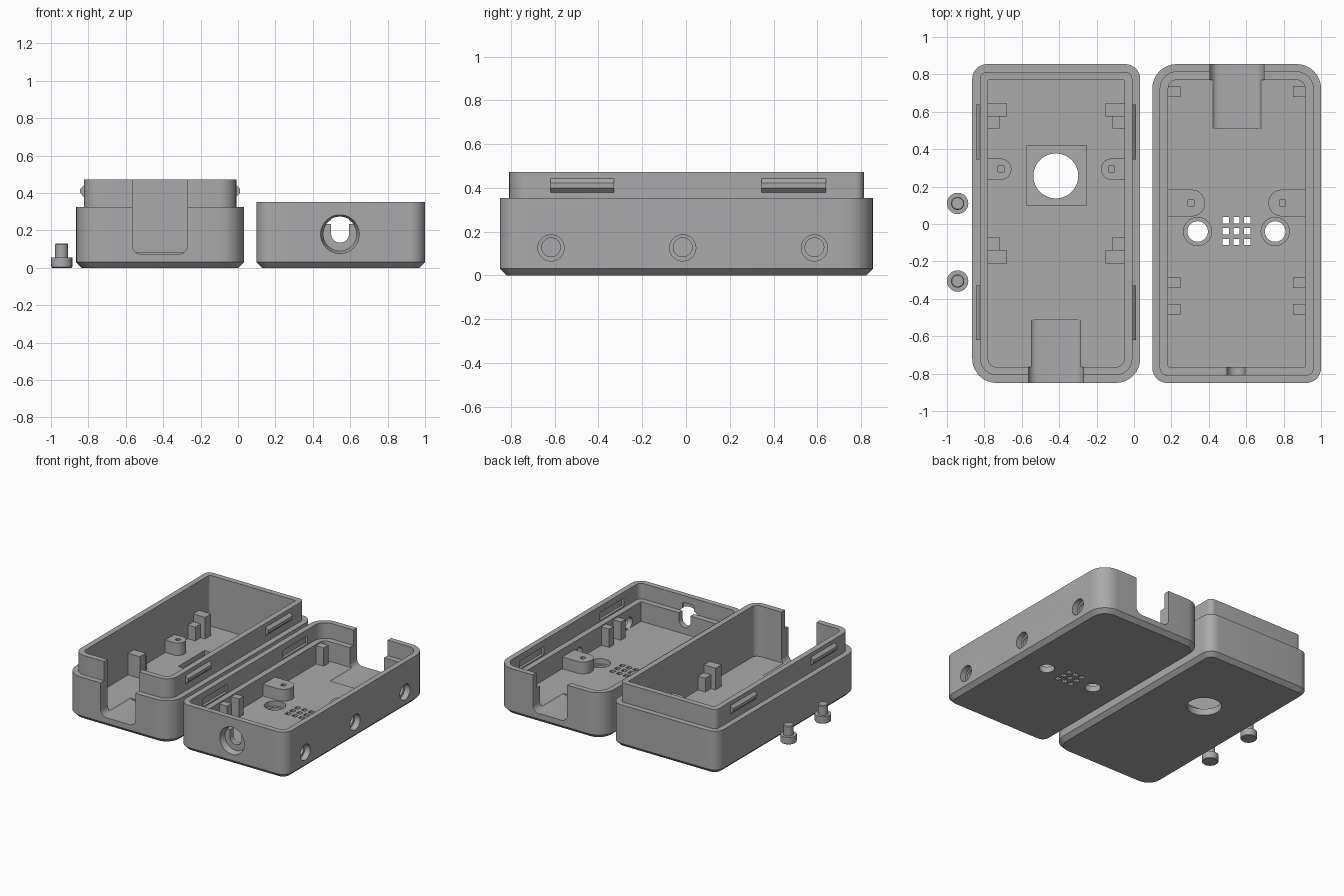
import bpy, bmesh
from math import sin, cos, pi

cube = bpy.data.objects.get("Cube")
if cube:
    bpy.data.objects.remove(cube, do_unlink=True)

grey = bpy.data.materials.new("matte_grey")
grey.use_nodes = True
COLOUR = (0.4, 0.4, 0.41, 1)
grey.diffuse_color = COLOUR
grey.node_tree.nodes["Principled BSDF"].inputs["Base Color"].default_value = COLOUR


def place(outline, axis, d):
    """Lay a 2D outline in the plane at distance d along an axis."""
    if axis == "x":
        return [(d, u, v) for u, v in outline]
    if axis == "y":
        return [(u, d, v) for u, v in outline]
    return [(u, v, d) for u, v in outline]


def circle(r, cx, cy, n=40):
    return [(cx + r * cos(2 * pi * i / n), cy + r * sin(2 * pi * i / n)) for i in range(n)]


def rounded(x0, x1, y0, y1, r_low, r_high, steps=8):
    """Rectangle with separate corner radii for its low and high ends."""
    corners = [(x1 - r_high, y1 - r_high, r_high), (x0 + r_high, y1 - r_high, r_high),
               (x0 + r_low, y0 + r_low, r_low), (x1 - r_low, y0 + r_low, r_low)]
    pts = []
    for k, (cx, cy, r) in enumerate(corners):
        for i in range(steps + 1):
            a = pi / 2 * (k + i / steps)
            pts.append((cx + r * cos(a), cy + r * sin(a)))
    return pts


def loft(name, rings):
    """Closed solid through a stack of equal outlines."""
    bm = bmesh.new()
    loops = [[bm.verts.new(p) for p in ring] for ring in rings]
    n = len(loops[0])
    for a, b in zip(loops, loops[1:]):
        for i in range(n):
            j = (i + 1) % n
            bm.faces.new((a[i], a[j], b[j], b[i]))
    bm.faces.new(loops[0])
    bm.faces.new(loops[-1])
    bmesh.ops.recalc_face_normals(bm, faces=bm.faces[:])
    mesh = bpy.data.meshes.new(name)
    bm.to_mesh(mesh)
    bm.free()
    mesh.materials.append(grey)
    obj = bpy.data.objects.new(name, mesh)
    bpy.context.collection.objects.link(obj)
    return obj


def prism(name, outline, axis, a, b):
    return loft(name, [place(outline, axis, a), place(outline, axis, b)])


def box(name, x0, x1, y0, y1, z0, z1):
    return prism(name, [(x0, y0), (x1, y0), (x1, y1), (x0, y1)], "z", z0, z1)


def select(obj):
    bpy.ops.object.select_all(action="DESELECT")
    obj.select_set(True)
    bpy.context.view_layer.objects.active = obj


def cut(obj, *cutters):
    select(obj)
    for cutter in cutters:
        mod = obj.modifiers.new("cut", "BOOLEAN")
        mod.operation = "DIFFERENCE"
        mod.solver = "EXACT"
        mod.object = cutter
        bpy.ops.object.modifier_apply(modifier=mod.name)
        bpy.data.objects.remove(cutter, do_unlink=True)


def smooth(obj):
    select(obj)
    bpy.ops.object.shade_smooth_by_angle(angle=pi / 6)


FLOOR = 0.085
SNAPS = [(-0.62, -0.33), (0.345, 0.64)]


def shell_outline(x0, x1, front_r, back_r, inset):
    return rounded(x0 + inset, x1 - inset, -0.85 + inset, 0.855 - inset,
                   max(front_r - inset, 0.006), max(back_r - inset, 0.006))


def standoff(name, wall, tip, y, half, top, hole_x):
    """Wall-mounted tab with a round end and a square pilot hole."""
    s = 1 if tip > wall else -1
    r = half * 0.999
    arc = [(tip - s * half + s * r * cos(a), y + r * sin(a))
           for a in [pi * (i / 12 - 0.5) for i in range(13)]]
    tab = prism(name, arc + [(wall - s * 0.01, y + half), (wall - s * 0.01, y - half)],
                "z", FLOOR - 0.01, top)
    cut(tab, box("pilot", hole_x - 0.016, hole_x + 0.016, y - 0.016, y + 0.016,
                 top - 0.06, top + 0.1))
    smooth(tab)


# Base tray with raised lip
BX0, BX1 = -0.865, 0.033
BMID = (BX0 + BX1) / 2


def base_ring(inset, z):
    return place(shell_outline(BX0, BX1, 0.13, 0.08, inset), "z", z)


base = loft("base_tray", [base_ring(0.03, 0), base_ring(0, 0.03), base_ring(0, 0.325),
                          base_ring(0.042, 0.325), base_ring(0.042, 0.472)])
cut(base,
    loft("cavity", [base_ring(0.085, FLOOR), base_ring(0.085, 0.6)]),
    prism("cable_notch", rounded(-0.565, -0.27, 0.072, 0.7, 0.05, 0.05), "y", -0.95, -0.513),
    box("square_recess", -0.575, -0.255, 0.1, 0.42, 0.05, 0.2),
    prism("window", circle(0.12, -0.418, 0.257, 64), "z", -0.1, 0.2))
smooth(base)

# Snap ridges on the lip
for side, face in ((-1, BX0 + 0.042), (1, BX1 - 0.042)):
    for y0, y1 in SNAPS:
        prism("snap_ridge", [(face - side * 0.01, 0.378), (face, 0.378), (face + side * 0.021, 0.4),
                             (face + side * 0.021, 0.422), (face, 0.442),
                             (face - side * 0.01, 0.442)], "y", y0, y1)

# Board supports and standoffs in the base
for s in (-1, 1):
    wall = BMID + s * 0.364

    def support(name, reach, y0, y1, top):
        xs = sorted((wall + s * 0.005, wall - s * reach))
        box(name, *xs, y0, y1, FLOOR - 0.01, top)

    support("tall_support", 0.1, 0.575, 0.648, 0.25)
    support("short_support", 0.062, 0.51, 0.575, 0.19)
    support("tall_support", 0.1, -0.212, -0.14, 0.25)
    support("short_support", 0.062, -0.14, -0.07, 0.19)
    standoff("base_standoff", wall, wall - s * 0.125, 0.293, 0.057, 0.18, wall - s * 0.068)

# Lid tray with stepped rim
LX0, LX1 = 0.098, 1.0
LMID = (LX0 + LX1) / 2


def lid_ring(inset, z):
    return place(shell_outline(LX0, LX1, 0.08, 0.13, inset), "z", z)


lid = loft("lid_tray", [lid_ring(0.03, 0), lid_ring(0, 0.03), lid_ring(0, 0.353)])
cut(lid,
    loft("cavity", [lid_ring(0.085, FLOOR), lid_ring(0.085, 0.6)]),
    loft("rim_step", [lid_ring(0.042, 0.235), lid_ring(0.042, 0.6)]),
    prism("cable_notch", rounded(0.405, 0.695, 0.072, 0.7, 0.05, 0.05), "y", 0.51, 0.95),
    loft("jack_hole", [place(circle(0.107, 0.545, 0.18), "y", -0.86),
                       place(circle(0.09, 0.545, 0.18), "y", -0.807)]),
    prism("jack_slot", rounded(0.498, 0.594, 0.135, 0.3, 0.047, 0.01), "y", -0.82, -0.74))

# Snap grooves inside the lid rim
for side, face in ((-1, LX0 + 0.042), (1, LX1 - 0.042)):
    for y0, y1 in SNAPS:
        xs = sorted((face - side * 0.02, face + side * 0.02))
        cut(lid, box("groove", *xs, y0, y1, 0.245, 0.305))

# Counterbored holes along the lid side
for y in (-0.617, -0.015, 0.587):
    cut(lid, prism("bore", circle(0.06, y, 0.125), "x", 0.955, 1.1),
        prism("drill", circle(0.043, y, 0.128), "x", 0.88, 1.05))

# Button holes and speaker grille in the lid floor
for x in (0.34, 0.755):
    cut(lid, prism("seat", circle(0.075, x, -0.04), "z", 0.045, 0.2),
        prism("drill", circle(0.055, x, -0.04), "z", -0.1, 0.2))
for i in (-1, 0, 1):
    for j in (-1, 0, 1):
        x, y = 0.548 + 0.058 * i, -0.038 + 0.058 * j
        cut(lid, box("vent", x - 0.017, x + 0.017, y - 0.017, y + 0.017, -0.1, 0.2))
smooth(lid)

# Posts and standoffs in the lid
for s in (-1, 1):
    wall = LMID + s * 0.366
    xs = sorted((wall + s * 0.005, wall - s * 0.065))
    for y in (0.708, -0.315, -0.457):
        box("lid_post", *xs, y - 0.028, y + 0.028, FLOOR - 0.01, 0.225)
    standoff("lid_standoff", wall, wall - s * 0.197, 0.112, 0.072, 0.175, wall - s * 0.122)

# Loose push buttons
for y in (0.11, -0.305):
    profile = [(0.052, 0), (0.057, 0.005), (0.057, 0.055), (0.035, 0.055),
               (0.035, 0.125), (0.031, 0.13)]
    smooth(loft("push_button", [place(circle(r, -0.943, y), "z", z) for r, z in profile]))
